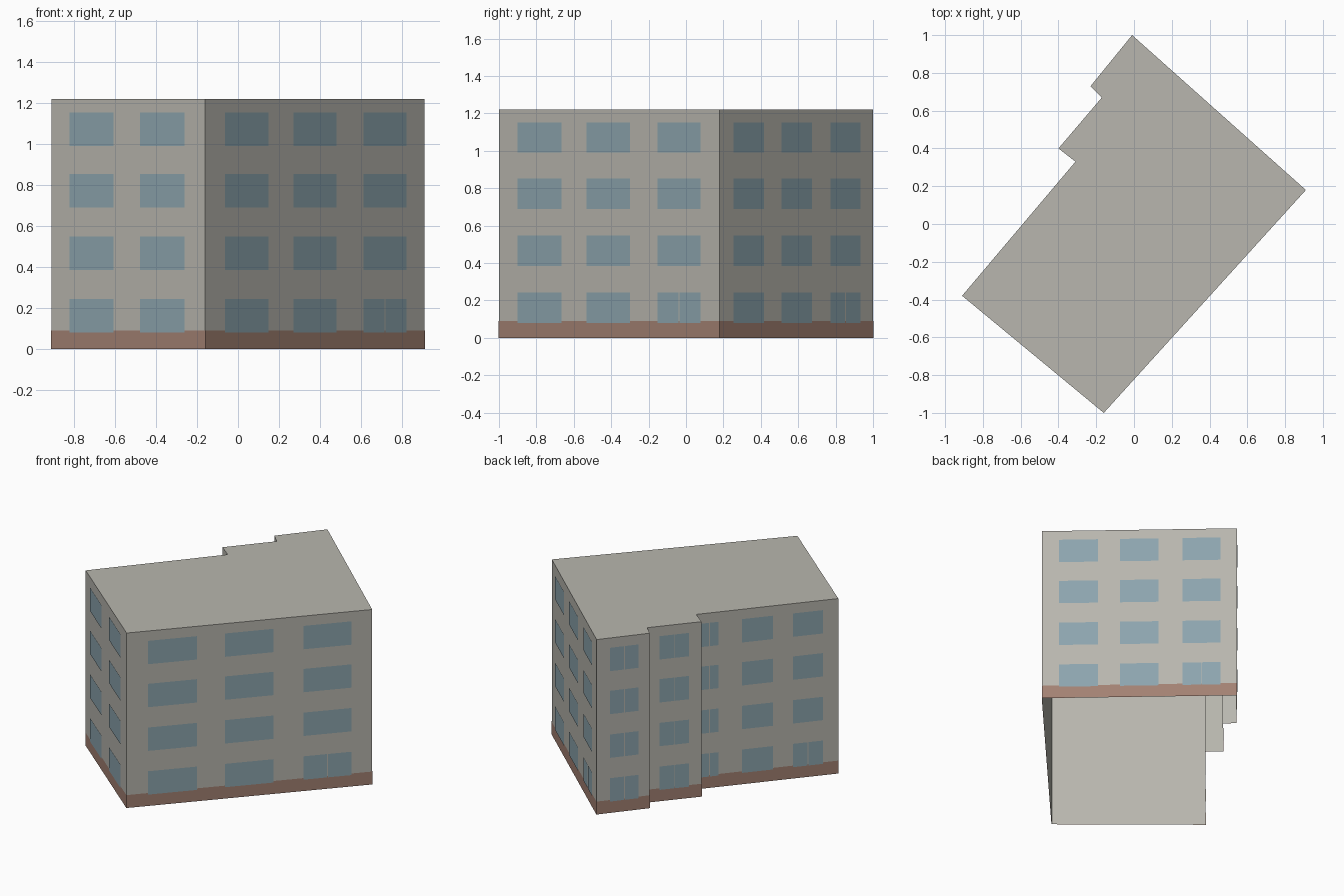
import bpy
import bmesh
from mathutils import Vector

if "Cube" in bpy.data.objects:
    bpy.data.objects.remove(bpy.data.objects["Cube"], do_unlink=True)


def material(name, rgb):
    mat = bpy.data.materials.new(name)
    mat.use_nodes = True
    mat.diffuse_color = (*rgb, 1)
    mat.node_tree.nodes["Principled BSDF"].inputs["Base Color"].default_value = (*rgb, 1)
    return mat


plaster = material("warm_grey_plaster", (0.48, 0.47, 0.425))
glass = material("blue_grey_glass", (0.265, 0.375, 0.425))
brick = material("brown_brick", (0.365, 0.22, 0.17))

HEIGHT = 1.22
PLINTH = 0.09
GAP = 0.003        # half the slit between two panes
SILLS = [0.08, 0.385, 0.69, 0.99]
WINDOW_HEIGHT = 0.163

# Footprint corners, counter-clockwise from the front corner
south, east, north = (-0.16, -1.0), (0.91, 0.18), (-0.01, 1.0)
step_a, step_b = (-0.23, 0.73), (-0.17, 0.67)
step_c, step_d = (-0.40, 0.40), (-0.31, 0.33)
west = (-0.91, -0.38)
outline = [Vector(p) for p in (south, east, north, step_a, step_b, step_c, step_d, west)]
count = len(outline)


def outward(a, b):
    d = (b - a).normalized()
    return Vector((d.y, -d.x))


def grown(distance):
    """Footprint moved outward with mitred corners."""
    points = []
    for i, p in enumerate(outline):
        n1 = outward(outline[i - 1], p)
        n2 = outward(p, outline[(i + 1) % count])
        points.append(p + (n1 + n2) * distance / (1 + n1.dot(n2)))
    return points


def finish(bm, name, mat):
    mesh = bpy.data.meshes.new(name)
    bm.to_mesh(mesh)
    bm.free()
    mesh.materials.append(mat)
    obj = bpy.data.objects.new(name, mesh)
    bpy.context.collection.objects.link(obj)
    return obj


def quad(bm, a, b, low, high):
    corners = [(*a, low), (*b, low), (*b, high), (*a, high)]
    bm.faces.new([bm.verts.new(c) for c in corners])


def wall_band(name, points, height, mat, roof=False):
    bm = bmesh.new()
    for i in range(count):
        quad(bm, points[i], points[(i + 1) % count], 0, height)
    if roof:
        bm.faces.new([bm.verts.new((*p, height)) for p in points])
    bmesh.ops.remove_doubles(bm, verts=bm.verts, dist=0.0001)
    return finish(bm, name, mat)


# Hollow shell with a flat roof and an open underside, plus the plinth skin
wall_band("walls_and_roof", outline, HEIGHT, plaster, roof=True)
wall_band("plinth", grown(0.002), PLINTH, brick)

# Window columns per wall: start and end along the wall, and split floors
every, ground, none = (0, 1, 2, 3), (0,), ()
three = [(0.087, 0.286, none), (0.40, 0.597, none), (0.72, 0.915, ground)]
facades = {
    "front_left_windows": (0, three),
    "back_left_windows": (1, three),
    "back_corner_windows": (2, [(0.25, 0.79, every)]),
    "bay_windows": (4, [(0.22, 0.77, every)]),
    "back_right_windows": (6, [(0.03, 0.155, every), (0.32, 0.54, none), (0.68, 0.89, ground)]),
    "front_right_windows": (7, [(0.12, 0.407, none), (0.58, 0.867, none)]),
}

for name, (index, columns) in facades.items():
    a, b = outline[index], outline[(index + 1) % count]
    lift = outward(a, b) * 0.004
    slit = (b - a).normalized() * GAP
    bm = bmesh.new()
    for start, end, split in columns:
        p, q = a.lerp(b, start) + lift, a.lerp(b, end) + lift
        middle = (p + q) / 2
        for floor, sill in enumerate(SILLS):
            top = sill + WINDOW_HEIGHT
            if floor in split:
                quad(bm, p, middle - slit, sill, top)
                quad(bm, middle + slit, q, sill, top)
            else:
                quad(bm, p, q, sill, top)
    finish(bm, name, glass)
